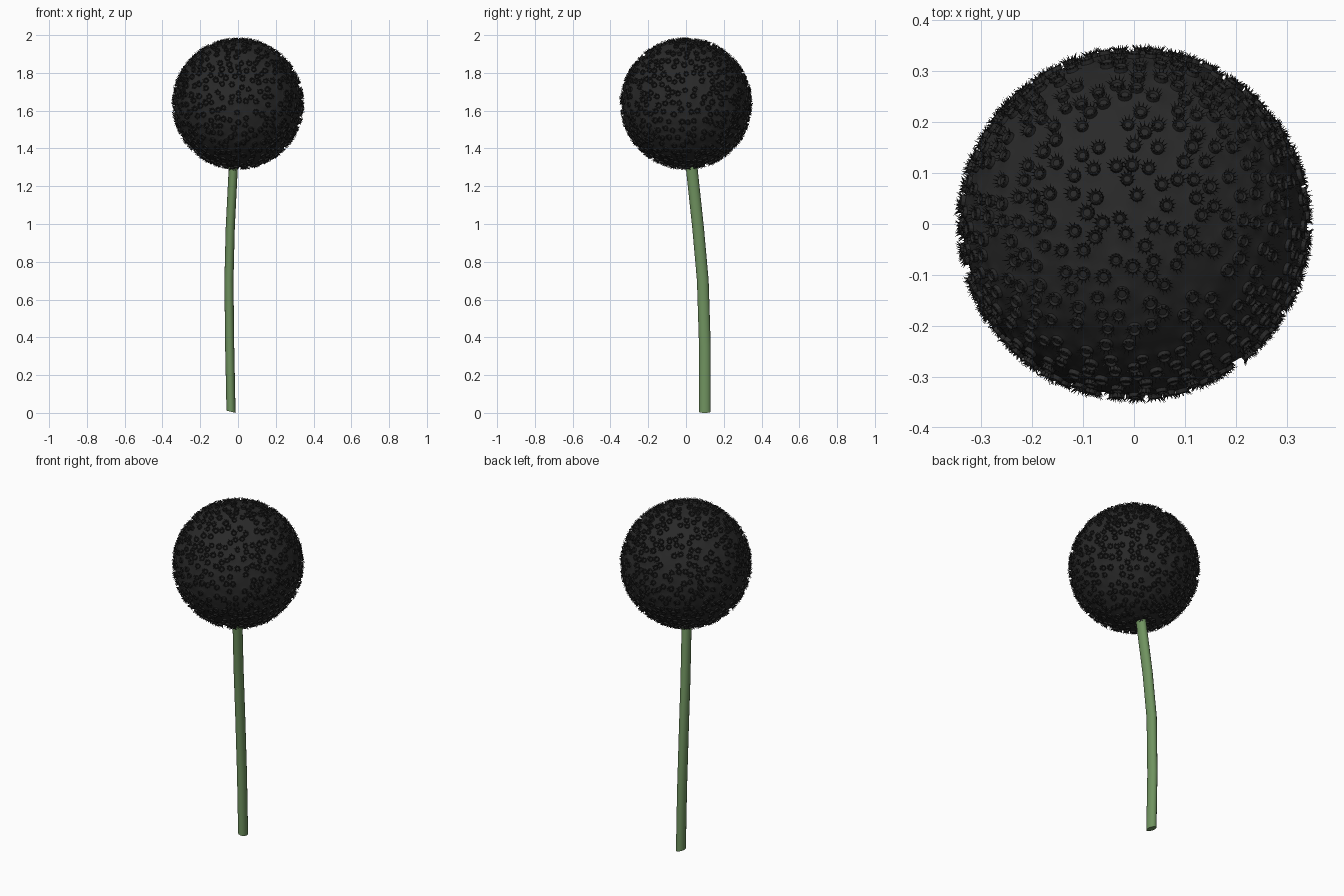
import bpy
import bmesh
import math
import random
from mathutils import Vector, kdtree

random.seed(7)
if "Cube" in bpy.data.objects:
    bpy.data.objects.remove(bpy.data.objects["Cube"], do_unlink=True)

CENTER = Vector((0, 0, 1.637))
RADIUS = 0.334


def material(name, color):
    mat = bpy.data.materials.new(name)
    mat.use_nodes = True
    mat.diffuse_color = (*color, 1)
    bsdf = mat.node_tree.nodes["Principled BSDF"]
    bsdf.inputs["Base Color"].default_value = (*color, 1)
    bsdf.inputs["Roughness"].default_value = 0.8
    return mat


def finish(bm, name, mat, smooth=True):
    mesh = bpy.data.meshes.new(name)
    bm.to_mesh(mesh)
    bm.free()
    for poly in mesh.polygons:
        poly.use_smooth = smooth
    mesh.materials.append(mat)
    obj = bpy.data.objects.new(name, mesh)
    bpy.context.collection.objects.link(obj)
    return obj


charcoal = material("charcoal black", (0.022, 0.022, 0.022))
stem_green = material("stem green", (0.16, 0.29, 0.115))

# Scatter floret directions evenly at random, with a minimum spacing
directions = []
for attempt in range(9000):
    d = Vector([random.gauss(0, 1) for axis in range(3)]).normalized()
    if all((d - other).length > 0.088 for other in directions):
        directions.append(d)
    if len(directions) == 720:
        break
tree = kdtree.KDTree(len(directions))
for i, d in enumerate(directions):
    tree.insert(d, i)
tree.balance()

# Round flower head, swelling softly under each floret
bm = bmesh.new()
bmesh.ops.create_icosphere(bm, subdivisions=6, radius=1)
for v in bm.verts:
    d = v.co.normalized()
    distance = tree.find(d)[2]
    swell = 0.007 * math.exp(-(distance / 0.04) ** 2)
    v.co = CENTER + d * (RADIUS + swell)
finish(bm, "flower_head", charcoal)


def add_floret(bm, d):
    """A small cratered cup ringed by fine pointed petals."""
    side = d.orthogonal().normalized()
    across = d.cross(side)
    base = CENTER + d * (RADIUS + 0.003)
    size = random.uniform(0.9, 1.1)
    turn = random.uniform(0, math.tau)

    def point(radius, height, angle):
        a = angle + turn
        flat = side * math.cos(a) + across * math.sin(a)
        return bm.verts.new(base + (flat * radius + d * height) * size)

    # Cup wall, rim and sunken middle
    sides = 12
    step = math.tau / sides
    profile = [(0.013, 0), (0.0125, 0.008), (0.010, 0.0095), (0.007, 0.005)]
    rings = [[point(r, h, i * step) for i in range(sides)] for r, h in profile]
    for lower, upper in zip(rings, rings[1:]):
        for i in range(sides):
            j = (i + 1) % sides
            bm.faces.new((lower[i], lower[j], upper[j], upper[i]))
    bm.faces.new(rings[-1])

    # Pointed petals leaning outward from the rim
    for i in range(sides):
        a = i * step
        reach = random.uniform(0.017, 0.021)
        height = random.uniform(0.013, 0.019)
        left = point(0.0115, 0.007, a - 0.14)
        right = point(0.0115, 0.007, a + 0.14)
        back = point(0.0095, 0.0085, a)
        tip = point(reach, height, a)
        bm.faces.new((left, right, tip))
        bm.faces.new((right, back, tip))
        bm.faces.new((back, left, tip))


bm = bmesh.new()
for d in directions:
    add_floret(bm, d)
finish(bm, "florets", charcoal, smooth=False)

# Stem: an oval tube swept along a gently bent path (x, y, z)
path = [(-0.037, 0.10, 0.006), (-0.044, 0.10, 0.35), (-0.048, 0.089, 0.70),
        (-0.041, 0.064, 0.98), (-0.026, 0.032, 1.28), (-0.02, 0.02, 1.40)]
bm = bmesh.new()
sides = 16
rings = []
for x, y, z in path:
    ring = []
    for i in range(sides):
        a = math.tau * i / sides
        tilt = -0.006 * math.cos(a) if z < 0.1 else 0
        ring.append(bm.verts.new((x + 0.024 * math.cos(a),
                                  y + 0.031 * math.sin(a), z + tilt)))
    rings.append(ring)
for lower, upper in zip(rings, rings[1:]):
    for i in range(sides):
        j = (i + 1) % sides
        bm.faces.new((lower[i], lower[j], upper[j], upper[i]))
bm.faces.new(rings[0][::-1])
bm.faces.new(rings[-1])
stem = finish(bm, "stem", stem_green)
bpy.ops.object.select_all(action="DESELECT")
stem.select_set(True)
bpy.context.view_layer.objects.active = stem
bpy.ops.object.shade_smooth_by_angle(angle=math.radians(40))
